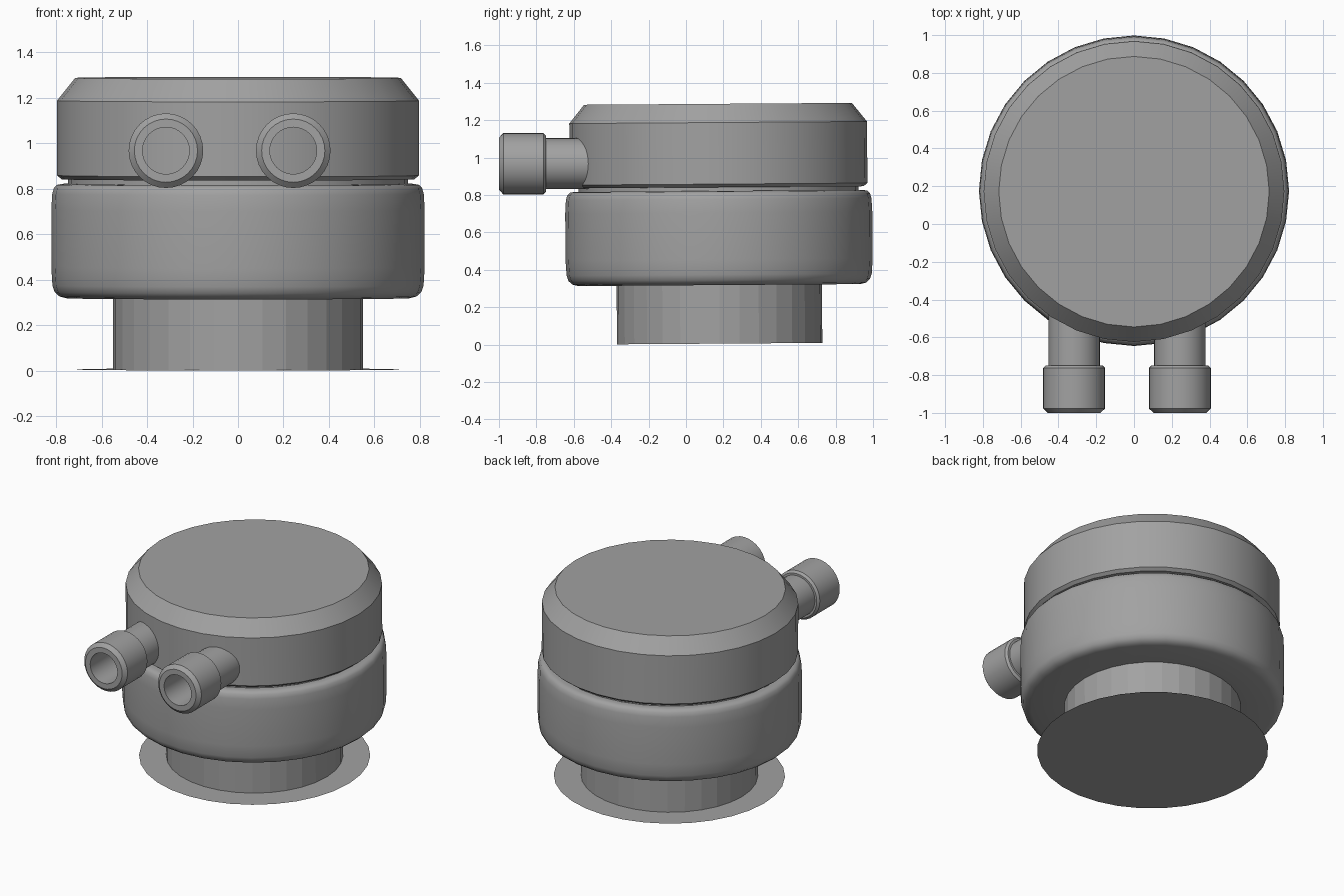
import bpy, bmesh
from math import sin, cos, tau, radians
from mathutils import Matrix

if "Cube" in bpy.data.objects:
    bpy.data.objects.remove(bpy.data.objects["Cube"])

CENTRE = Matrix.Translation((0.0, 0.18, 0.005)) @ Matrix.Rotation(0.007, 4, 'X')

# dark grey metal
METAL = bpy.data.materials.new("dark_grey_metal")
METAL.diffuse_color = (0.36, 0.36, 0.36, 1)
METAL.use_nodes = True
METAL.node_tree.nodes["Principled BSDF"].inputs["Base Color"].default_value = METAL.diffuse_color


def lathe(name, profile, matrix, sides=32, cap_start=False, cap_end=False, angle=32):
    """Revolve (radius, height) points, listed bottom to top, around local z."""
    bm = bmesh.new()
    rings = [[bm.verts.new((r * cos(tau * i / sides), r * sin(tau * i / sides), z))
              for i in range(sides)] for r, z in profile]
    for a, b in zip(rings, rings[1:]):
        for i in range(sides):
            j = (i + 1) % sides
            bm.faces.new((a[i], a[j], b[j], b[i]))
    if cap_start:
        bm.faces.new(rings[0][::-1])
    if cap_end:
        bm.faces.new(rings[-1])
    bm.transform(matrix)
    mesh = bpy.data.meshes.new(name)
    bm.to_mesh(mesh)
    bm.free()
    mesh.materials.append(METAL)
    obj = bpy.data.objects.new(name, mesh)
    bpy.context.collection.objects.link(obj)
    bpy.ops.object.select_all(action='DESELECT')
    obj.select_set(True)
    bpy.context.view_layer.objects.active = obj
    bpy.ops.object.shade_smooth_by_angle(angle=radians(angle))
    return obj


# thin base disc and faceted neck
lathe("base_disc", [(0.718, 0.0)], CENTRE, cap_start=True)
lathe("neck", [(0.549, 0.0), (0.549, 0.33)], CENTRE, angle=5)

# wide rounded body
lathe("body", [(0.54, 0.313), (0.755, 0.313), (0.785, 0.321), (0.806, 0.340),
               (0.816, 0.369), (0.821, 0.45), (0.821, 0.70), (0.817, 0.772),
               (0.809, 0.799), (0.795, 0.812), (0.775, 0.816), (0.74, 0.816)], CENTRE, angle=40)

# recessed groove between body and lid
lathe("groove_ring", [(0.748, 0.80), (0.748, 0.85)], CENTRE)

# chamfered lid
lathe("lid", [(0.74, 0.836), (0.775, 0.836), (0.796, 0.853),
              (0.796, 1.182), (0.716, 1.282)], CENTRE, cap_end=True)

# two hollow pipes with bevelled collars, pointing forward
pipe = [(0.136, 0.45), (0.136, 0.748), (0.150, 0.748), (0.164, 0.762),
        (0.164, 0.977), (0.139, 1.0), (0.103, 1.0), (0.103, 0.5)]
for side, x in (("left", -0.317), ("right", 0.243)):
    lathe(side + "_pipe", pipe,
          Matrix.Translation((x, 0, 0.967)) @ Matrix.Rotation(radians(90), 4, 'X'))
